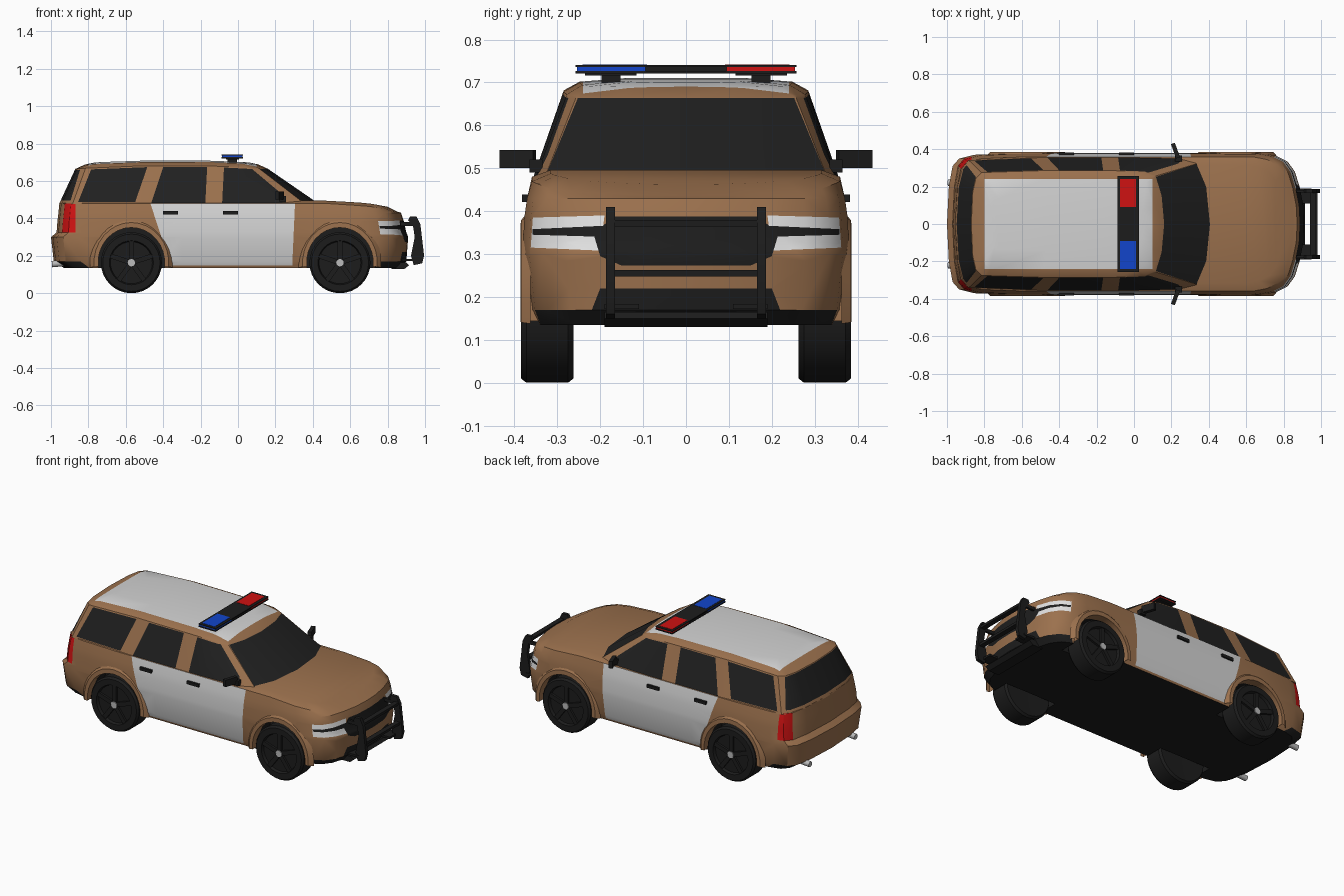
import bpy, bmesh, math
from mathutils import Vector, Matrix

if "Cube" in bpy.data.objects:
    bpy.data.objects.remove(bpy.data.objects["Cube"])


def material(name, r, g, b):
    m = bpy.data.materials.new(name)
    m.use_nodes = True
    m.diffuse_color = (r, g, b, 1)
    m.node_tree.nodes["Principled BSDF"].inputs["Base Color"].default_value = (r, g, b, 1)
    return m


TAN = material("tan_paint", .33, .165, .075)
WHITE = material("white_paint", .65, .65, .65)
GLASS = material("dark_glass", .015, .015, .015)
RED = material("red_lens", .62, .006, .006)
LAMP = material("lamp_white", .75, .75, .75)
BLACK = material("black_trim", .012, .012, .012)
BLUE = material("blue_lens", .006, .06, .6)
SILVER = material("silver_metal", .5, .5, .5)
SHELL = [TAN, WHITE, GLASS, RED, LAMP, BLACK]


def finish(bm, name, mats, angle=32):
    bmesh.ops.recalc_face_normals(bm, faces=bm.faces[:])
    me = bpy.data.meshes.new(name)
    bm.to_mesh(me)
    bm.free()
    ob = bpy.data.objects.new(name, me)
    bpy.context.collection.objects.link(ob)
    for m in mats:
        me.materials.append(m)
    smooth(ob, angle)
    return ob


def smooth(ob, angle=32):
    bpy.ops.object.select_all(action='DESELECT')
    ob.select_set(True)
    bpy.context.view_layer.objects.active = ob
    bpy.ops.object.shade_smooth_by_angle(angle=math.radians(angle))


def loft(rings):
    """Skin mirrored half outlines (rear centre to front centre), capped at both ends."""
    bm = bmesh.new()
    loops = []
    for half in rings:
        full = half + [(x, -y, z) for x, y, z in half[-2:0:-1]]
        loops.append([bm.verts.new(p) for p in full])
    n, m = len(loops[0]), len(rings[0])
    for a, b in zip(loops, loops[1:]):
        for i in range(n):
            j = (i + 1) % n
            bm.faces.new((a[i], a[j], b[j], b[i]))
    for r in (loops[0], loops[-1]):
        for i in range(m - 1):
            bm.faces.new(dict.fromkeys((r[i], r[i + 1], r[n - 1 - i], r[(n - i) % n])))
    bmesh.ops.recalc_face_normals(bm, faces=bm.faces[:])
    return bm


def add_prism(bm, poly, y0, y1):
    a, b = [[bm.verts.new((x, y, z)) for x, z in poly] for y in (y0, y1)]
    bm.faces.new(a)
    bm.faces.new(b[::-1])
    for i in range(len(a)):
        j = (i + 1) % len(a)
        bm.faces.new((a[i], b[i], b[j], a[j]))


def add_box(bm, center, size, rot=None):
    mat = Matrix.Translation(center) @ (rot or Matrix()) @ Matrix.Diagonal((*size, 1))
    bmesh.ops.create_cube(bm, size=1, matrix=mat)


def paint(bm, poly, u, v, keep, index):
    """Cut a convex polygon into the faces that pass keep, and colour its inside."""
    pts = [Vector(p) for p in poly]
    mid = sum(pts, Vector((0, 0))) / len(pts)
    lo = [min(p[k] for p in pts) for k in (0, 1)]
    hi = [max(p[k] for p in pts) for k in (0, 1)]
    planes = []
    for p, q in zip(pts, pts[1:] + pts[:1]):
        no = Vector((q.y - p.y, p.x - q.x)).normalized()
        planes.append((p, no if no.dot(mid - p) < 0 else -no))

    def near(f):
        return keep(f.normal) and all(
            min(w.co[a] for w in f.verts) < hi[k] and max(w.co[a] for w in f.verts) > lo[k]
            for k, a in enumerate((u, v)))
    for p, no in planes:
        co, nv = Vector((0, 0, 0)), Vector((0, 0, 0))
        co[u], co[v], nv[u], nv[v] = p.x, p.y, no.x, no.y
        faces = [f for f in bm.faces if near(f)]
        geom = list({e for f in faces for e in f.edges}) + list({w for f in faces for w in f.verts})
        bmesh.ops.bisect_plane(bm, geom=faces + geom, dist=1e-5, plane_co=co, plane_no=nv)
        bm.normal_update()
    for f in bm.faces:
        c = f.calc_center_median()
        if keep(f.normal) and all(no.dot(Vector((c[u], c[v])) - p) < 1e-5 for p, no in planes):
            f.material_index = index


side = lambda n: abs(n.y) > .35
front = lambda n: n.x > .15
back = lambda n: n.x < -.3
AXLES, HUB_Z = (-.57, .545), .163


def arch(cx, rx, rz, a0, a1, steps):
    out = []
    for i in range(steps + 1):
        a = math.radians(a0 + (a1 - a0) * i / steps)
        out.append((cx + rx * math.cos(a), HUB_Z + rz * math.sin(a)))
    return out


# Lower body: stacked plan outlines that follow the sloping bonnet
PLAN = [(-.995, 0), (-.985, .2), (-.965, .31), (-.93, .35), (-.85, .37), (-.6, .38), (-.3, .38),
        (0, .38), (.3, .38), (.5, .38), (.68, .38), (.76, .365), (.82, .335), (.86, .28),
        (.885, .2), (.905, .1), (.91, 0)]


def bonnet(x):
    return .485 if x < .4 else .485 - .02 * (x - .4) / .3 if x < .7 else .465 - .19 * (x - .7)


def level(z, rear, nose, w, rise=0):
    out = []
    for x, y in PLAN:
        x *= -rear / .995 if x < 0 else nose / .91
        out.append((x, y * w, min(z, bonnet(x)) + rise))
    return out


body = finish(loft([level(.135, -.93, .87, .93), level(.17, -.985, .9, .965), level(.3, -1, .91, 1),
                    level(.325, -.97, .9, 1), level(.39, -.965, .885, .99),
                    level(.43, -.96, .872, .975), level(.48, -.955, .85, .945),
                    level(.48, -.9, .8, .83, .016)]), "body", SHELL)

# Wheel wells
bm = bmesh.new()
for cx in AXLES:
    for s in (1, -1):
        add_prism(bm, arch(cx, .18, .19, 0, 345, 23), s * .24, s * .5)
cutter = finish(bm, "wheel_well_cutter", [])
cutter.hide_render = True
mod = body.modifiers.new("wheel_wells", 'BOOLEAN')
mod.operation, mod.solver, mod.object = 'DIFFERENCE', 'EXACT', cutter
bpy.context.view_layer.objects.active = body
bpy.ops.object.modifier_apply(modifier=mod.name)
bpy.data.objects.remove(cutter)

# Body colours: doors, tail lamps, headlamps, grille, air intake, underside
bm = bmesh.new()
bm.from_mesh(body.data)
bmesh.ops.triangulate(bm, faces=[f for f in bm.faces if len(f.verts) > 4])
bm.normal_update()
for f in bm.faces:
    f.material_index = 5 if f.normal.z < -.5 else 0
paint(bm, [(-.47, .485), (.305, .485), (.29, .147), (-.36, .147)], 0, 2, side, 1)
paint(bm, [(-1, .325), (-.87, .325), (-.87, .485), (-1, .485)], 0, 2, side, 3)
for s in (1, -1):
    paint(bm, [(s * .19, .39), (s * .357, .385), (s * .362, .315), (s * .2, .308)], 1, 2, front, 4)
    paint(bm, [(s * .19, .366), (s * .358, .358), (s * .358, .345), (s * .19, .34)], 1, 2, front, 5)
paint(bm, [(-.17, .388), (.17, .388), (.215, .345), (.2, .295), (.15, .273), (-.15, .273),
           (-.2, .295), (-.215, .345)], 1, 2, front, 5)
paint(bm, [(-.2, .22), (.2, .22), (.235, .13), (-.235, .13)], 1, 2, front, 5)
for f in bm.faces:
    if any(all(((w.co.x - cx) / .18) ** 2 + ((w.co.z - HUB_Z) / .19) ** 2 < 1.03 for w in f.verts)
           for cx in AXLES):
        f.material_index = 5
bm.to_mesh(body.data)
bm.free()
smooth(body)

# Cabin with roof panel and windows
BELT = [(-.957, 0), (-.945, .2), (-.92, .3), (-.885, .342), (-.5, .357), (0, .357), (.25, .352),
        (.36, .33), (.415, .2), (.435, 0)]
EAVE = [(-.87, 0), (-.862, .17), (-.845, .245), (-.815, .275), (-.5, .285), (-.1, .285), (.05, .278),
        (.11, .255), (.145, .15), (.16, 0)]


def roof_ring(z, shrink, w):
    out = []
    for x, y in EAVE:
        x = -.35 + (x + .35) * shrink
        out.append((x, y * w, z - .014 * ((x + .35) / .45) ** 2))
    return out


bm = loft([[(x, y, .476) for x, y in BELT], roof_ring(.683, 1, 1), roof_ring(.703, .9, .87),
           roof_ring(.711, .8, .5)])
paint(bm, [(-.8, -.24), (.1, -.24), (.1, .24), (-.8, .24)], 0, 1, lambda n: n.z > .8, 1)
for poly in ([(-.855, .487), (-.785, .662), (-.485, .674), (-.55, .487)],
             [(-.465, .478), (-.4, .674), (-.165, .674), (-.175, .478)],
             [(-.085, .478), (-.075, .672), (.075, .664), (.235, .53), (.262, .478)]):
    paint(bm, poly, 0, 2, lambda n: abs(n.y) > .6, 2)
paint(bm, [(-.328, .48), (.328, .48), (.252, .664), (-.252, .664)], 1, 2, front, 2)
paint(bm, [(-.315, .495), (.315, .495), (.25, .66), (-.25, .66)], 1, 2, back, 2)
finish(bm, "cabin", SHELL)

# Wheel arch flares
bm = bmesh.new()
for cx in AXLES:
    for s in (1, -1):
        rows = []
        for rx, rz, y in ((.178, .188, .33), (.178, .188, .386), (.2, .215, .385), (.222, .243, .362)):
            rows.append([bm.verts.new((x, s * y, z)) for x, z in arch(cx, rx, rz, -6, 186, 16)])
        for a, b in zip(rows, rows[1:]):
            for i in range(16):
                bm.faces.new((a[i], a[i + 1], b[i + 1], b[i]))
finish(bm, "arch_flares", [TAN])

# Wheels: turned tyre, five spokes, hub cap
TYRE = [(0, .27), (.1, .262), (.153, .262), (.163, .275), (.163, .372), (.153, .385), (.118, .385),
        (.112, .368), (0, .368)]
for cx, end in zip(AXLES, ("rear", "front")):
    for s, lr in ((1, "left"), (-1, "right")):
        bm = bmesh.new()
        profile = [bm.verts.new((cx + r, s * y, HUB_Z)) for r, y in TYRE]
        edges = [bm.edges.new(p) for p in zip(profile, profile[1:])]
        bmesh.ops.spin(bm, geom=profile + edges, cent=(cx, 0, HUB_Z), axis=(0, 1, 0),
                       angle=math.tau, steps=32)
        bmesh.ops.remove_doubles(bm, verts=bm.verts[:], dist=1e-4)
        for k in range(5):
            rot = Matrix.Rotation(math.tau * k / 5, 4, 'Y')
            add_box(bm, Vector((cx, s * .374, HUB_Z)) + rot @ Vector((0, 0, .062)), (.026, .014, .11), rot)
        finish(bm, f"{end}_{lr}_wheel", [BLACK])
        bm = bmesh.new()
        add_prism(bm, arch(cx, .02, .02, 0, 330, 11), s * .365, s * .386)
        finish(bm, f"{end}_{lr}_hub_cap", [SILVER])

# Push bar: two shaped uprights and cross bars
bm = bmesh.new()
UPRIGHT = [(.92, .41), (.955, .41), (.975, .37), (.995, .2), (.985, .16), (.94, .15), (.925, .2),
           (.945, .3), (.935, .365), (.91, .39)]
for s in (1, -1):
    add_prism(bm, UPRIGHT, s * .165, s * .186)
    add_box(bm, (.905, s * .175, .37), (.09, .014, .02))
    add_box(bm, (.91, s * .15, .178), (.08, .08, .012))
for x, z in ((.955, .372), (.965, .255)):
    add_box(bm, (x, 0, z), (.03, .34, .015))
finish(bm, "push_bar", [BLACK])
bm = bmesh.new()
add_prism(bm, [(.82, .13), (.89, .13), (.915, .15), (.9, .165), (.82, .165)], -.19, .19)
finish(bm, "skid_plate", [BLACK])

# Roof light bar: feet, tray, lid and coloured lenses
bm = bmesh.new()
for s in (1, -1):
    add_box(bm, (-.03, s * .175, .705), (.05, .045, .03))
    add_box(bm, (-.03, s * .175, .719), (.07, .12, .006))
for z, h in ((.724, .006), (.738, .005)):
    add_box(bm, (-.03, 0, z), (.115, .515, h))
add_box(bm, (-.03, 0, .731), (.1, .2, .014))
finish(bm, "light_bar", [BLACK])
for s, mat, name in ((1, RED, "red_light"), (-1, BLUE, "blue_light")):
    bm = bmesh.new()
    add_box(bm, (-.03, s * .174, .731), (.11, .16, .011))
    add_box(bm, (-.032, s * .166, .74), (.085, .15, .004))
    finish(bm, name, [mat])

# Mirrors, door handles and exhaust pipes
for s, lr in ((1, "left"), (-1, "right")):
    bm = bmesh.new()
    rot = Matrix.Rotation(s * math.radians(20), 4, 'Z')
    add_box(bm, (.222, s * .392, .522), (.022, .082, .042), rot)
    add_box(bm, (.238, s * .35, .505), (.035, .03, .03))
    finish(bm, f"{lr}_mirror", [BLACK])
    bm = bmesh.new()
    for x in (-.36, -.04):
        add_box(bm, (x, s * .373, .43), (.08, .018, .018))
    finish(bm, f"{lr}_door_handles", [BLACK])
    bm = bmesh.new()
    tilt = Matrix.Translation((-.945, s * .22, .16)) @ Matrix.Rotation(math.radians(85), 4, 'Y')
    bmesh.ops.create_cone(bm, cap_ends=True, segments=12, radius1=.017, radius2=.017, depth=.1, matrix=tilt)
    finish(bm, f"{lr}_exhaust", [SILVER])
